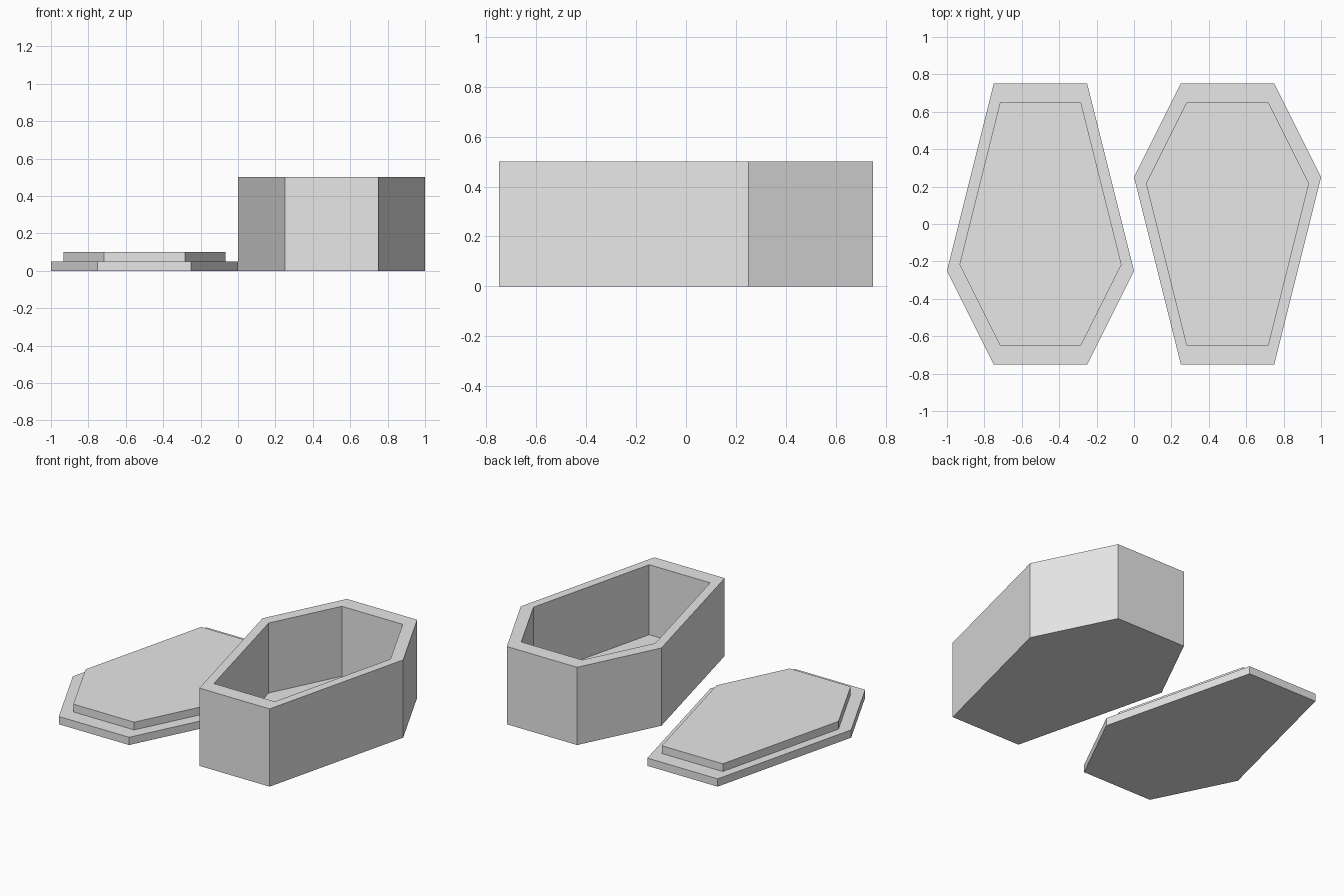
import bpy
import bmesh

cube = bpy.data.objects.get("Cube")
if cube:
    bpy.data.objects.remove(cube, do_unlink=True)

# One plain grey for everything
GREY = (0.8, 0.8, 0.8, 1.0)
grey = bpy.data.materials.new("plain_grey")
grey.diffuse_color = GREY
grey.use_nodes = True
grey.node_tree.nodes["Principled BSDF"].inputs["Base Color"].default_value = GREY

# Six-sided outline, widest at the shoulders, counter-clockwise
OUTLINE = [(-0.25, -0.75), (0.25, -0.75), (0.5, 0.25),
           (0.25, 0.75), (-0.25, 0.75), (-0.5, 0.25)]
INSET = 0.65 / 0.75


def stepped_solid(name, centre_x, rings, turn=1):
    """Bridge a chain of scaled outlines (scale, height) and cap both ends."""
    bm = bmesh.new()
    loops = [[bm.verts.new((turn * x * s, turn * y * s, z)) for x, y in OUTLINE]
             for s, z in rings]
    bm.faces.new(loops[0][::-1])
    for low, high in zip(loops, loops[1:]):
        for i in range(len(low)):
            j = (i + 1) % len(low)
            bm.faces.new((low[i], low[j], high[j], high[i]))
    bm.faces.new(loops[-1])
    mesh = bpy.data.meshes.new(name)
    bm.to_mesh(mesh)
    bm.free()
    mesh.materials.append(grey)
    obj = bpy.data.objects.new(name, mesh)
    obj.location.x = centre_x
    bpy.context.collection.objects.link(obj)
    return obj


# Open box: outer wall, rim, inner wall, floor
stepped_solid("box", 0.5, [(1, 0), (1, 0.5), (INSET, 0.5), (INSET, 0.05)])

# Lid lying upside down beside it: plate with a raised locating step
stepped_solid("lid", -0.5, [(1, 0), (1, 0.05), (INSET, 0.05), (INSET, 0.1)], turn=-1)
